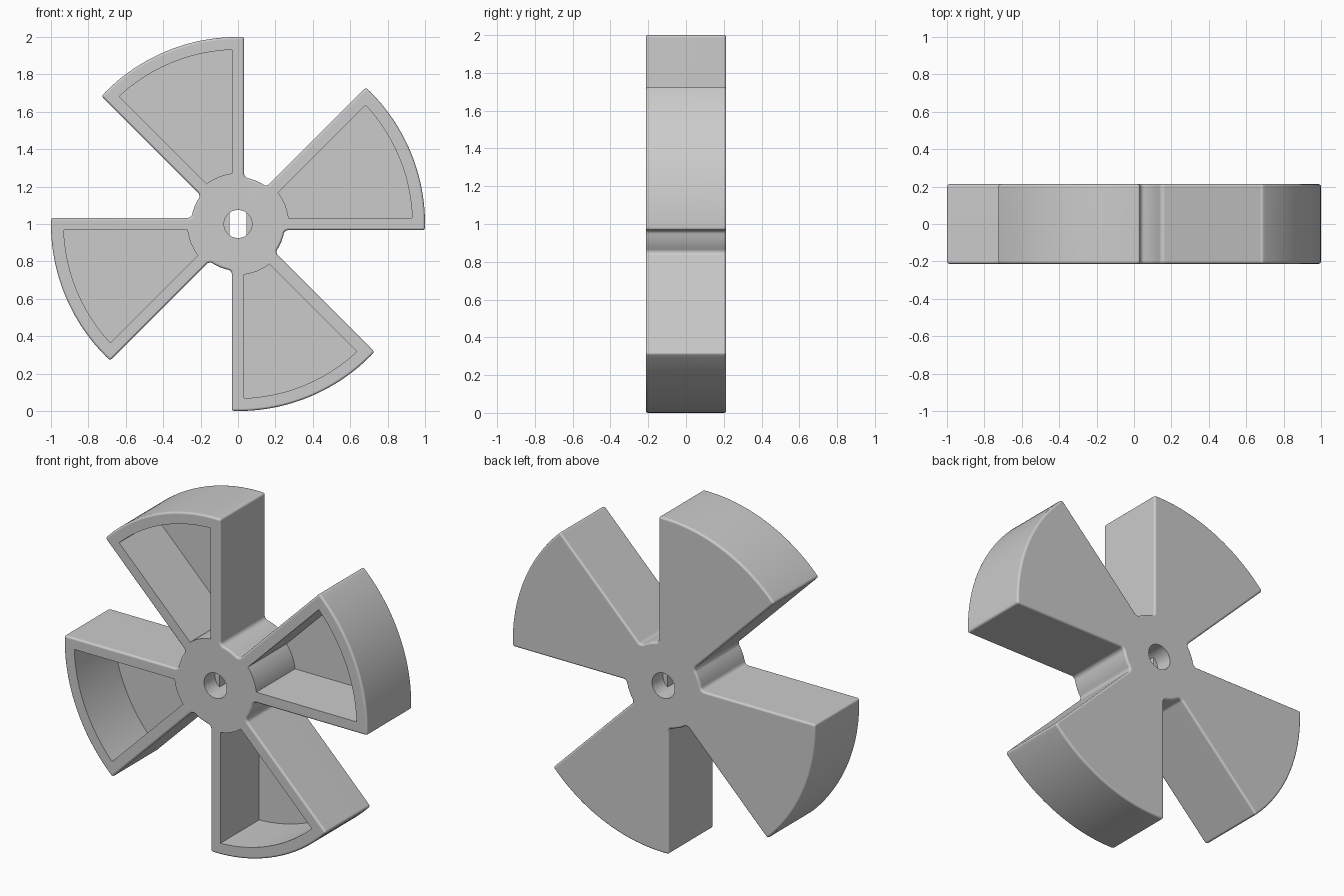
import bpy, bmesh
from math import asin, cos, sin, pi, sqrt, radians

HUB, TIP, WALL = 0.25, 1.0, 0.033      # radii and half wall thickness
FILLET, BORE = 0.025, 0.075
FRONT, BACK, FLOOR = -0.213, 0.213, 0.152
CENTRE = 1.0
SPAN = pi / 4

old = bpy.data.objects.get("Cube")
if old:
    bpy.data.objects.remove(old)

grey = bpy.data.materials.new("plain grey")
grey.use_nodes = True
colour = (0.6, 0.6, 0.6, 1)
grey.diffuse_color = colour
grey.node_tree.nodes["Principled BSDF"].inputs["Base Color"].default_value = colour


def polar(r, a):
    return r * cos(a), r * sin(a)


def arc(r, a, b, n, c=(0, 0)):
    pts = [polar(r, a + (b - a) * i / n) for i in range(n + 1)]
    return [(c[0] + x, c[1] + y) for x, y in pts]


def prism(name, outline, y0, y1):
    """Extrude an outline in the x-z plane from y0 to y1."""
    bm = bmesh.new()
    face = bm.faces.new([bm.verts.new((x, y0, z + CENTRE)) for x, z in outline])
    new = bmesh.ops.extrude_face_region(bm, geom=[face])["geom"]
    verts = [v for v in new if isinstance(v, bmesh.types.BMVert)]
    bmesh.ops.translate(bm, verts=verts, vec=(0, y1 - y0, 0))
    bmesh.ops.recalc_face_normals(bm, faces=bm.faces)
    mesh = bpy.data.meshes.new(name)
    bm.to_mesh(mesh)
    bm.free()
    mesh.materials.append(grey)
    obj = bpy.data.objects.new(name, mesh)
    bpy.context.collection.objects.link(obj)
    return obj


def apply(obj, mod):
    bpy.ops.object.select_all(action="DESELECT")
    bpy.context.view_layer.objects.active = obj
    obj.select_set(True)
    bpy.ops.object.modifier_apply(modifier=mod.name)


def cut(obj, cutter):
    mod = obj.modifiers.new("cut", "BOOLEAN")
    mod.operation = "DIFFERENCE"
    mod.solver = "EXACT"
    mod.object = cutter
    apply(obj, mod)
    bpy.data.objects.remove(cutter)


# Rotor outline: four sector blades joined to the hub by small fillets
reach = HUB + FILLET
turn = asin((WALL + FILLET) / reach)
wall_turn = asin(WALL / sqrt(reach ** 2 - (WALL + FILLET) ** 2 + WALL ** 2))
tip_turn = asin(WALL / TIP)
outline = []
for k in range(4):
    a = k * pi / 2
    b = a + SPAN
    # fillet from hub to the first wall, outer arc, fillet back to hub
    outline += arc(FILLET, a - turn + pi, a + pi / 2, 6, polar(reach, a - turn))[::1]
    outline += arc(TIP, a - tip_turn, b + tip_turn, 28)
    outline += arc(FILLET, b - pi / 2, b + turn - pi, 6, polar(reach, b + turn))
    outline += arc(HUB, b + turn, a + pi / 2 - turn, 8)[1:-1]
rotor = prism("fan_rotor", outline, FRONT, BACK)

# Soft outer edges
bevel = rotor.modifiers.new("soft_edges", "BEVEL")
bevel.width = 0.013
bevel.segments = 3
bevel.limit_method = "ANGLE"
bevel.angle_limit = radians(35)
bevel.use_clamp_overlap = False
apply(rotor, bevel)

# Blade pockets, open at the front
INNER, OUTER = 0.272, 0.932
for k in range(4):
    a = k * pi / 2
    b = a + SPAN
    i, o = asin(WALL / INNER), asin(WALL / OUTER)
    shape = arc(OUTER, a + o, b - o, 24) + arc(INNER, b - i, a + i, 10)
    cut(rotor, prism("pocket_cutter", shape, FRONT - 0.1, FLOOR))

# Shaft bore
cut(rotor, prism("bore_cutter", arc(BORE, 0, 2 * pi, 40)[:-1], FRONT - 0.1, BACK + 0.1))

bpy.ops.object.select_all(action="DESELECT")
bpy.context.view_layer.objects.active = rotor
rotor.select_set(True)
bpy.ops.object.shade_smooth_by_angle(angle=radians(35))
weighted = rotor.modifiers.new("flat_faces", "WEIGHTED_NORMAL")
weighted.keep_sharp = True

# Flats inside the bore that key the shaft
for side, name in ((1, "left_shaft_flat"), (-1, "right_shaft_flat")):
    x0, x1, z = side * 0.045, side * 0.09, 0.062
    prism(name, [(x0, -z), (x1, -z), (x1, z), (x0, z)], -0.11, 0.11)
